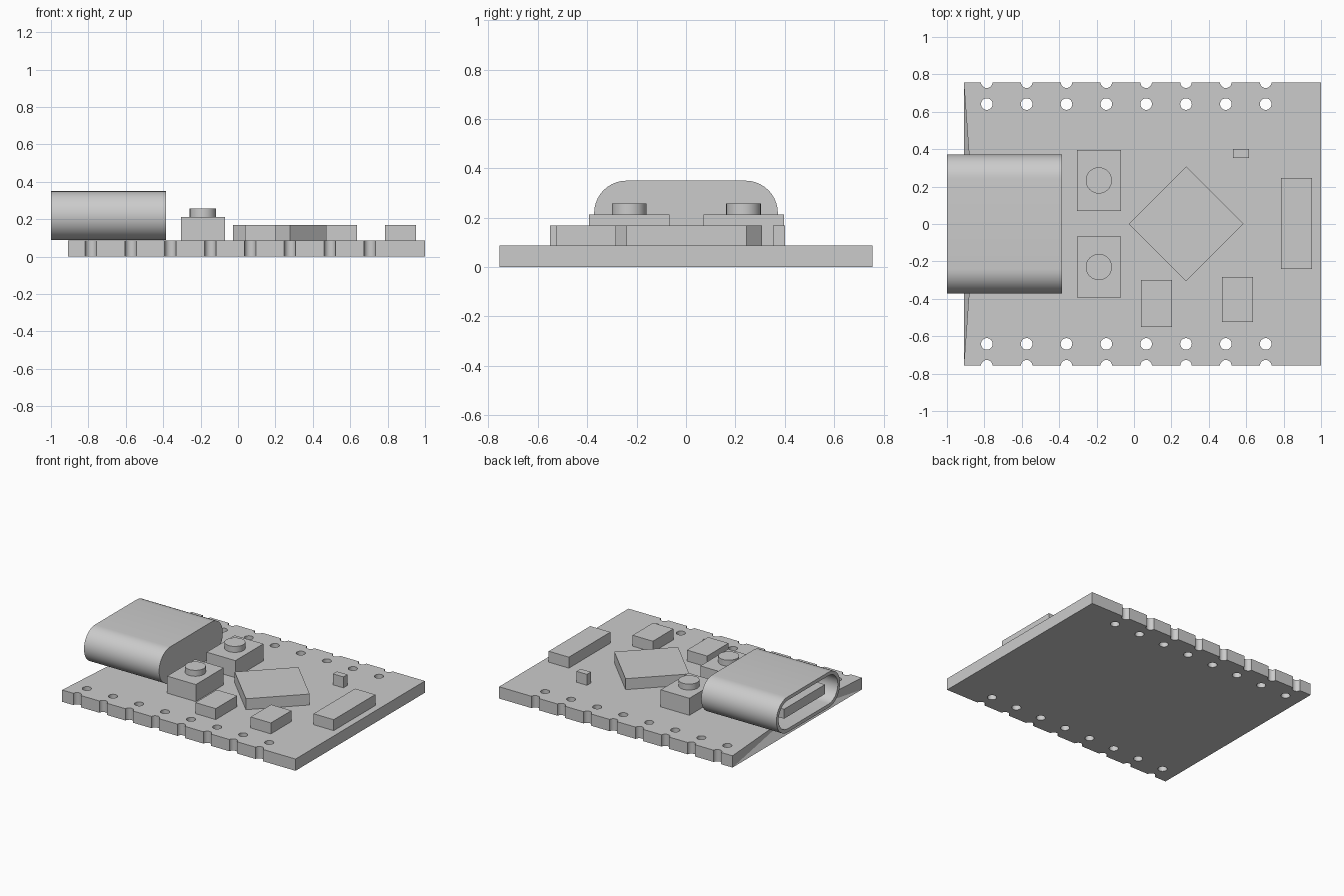
import bpy, bmesh
from math import sin, cos, pi
from mathutils import Matrix

cube = bpy.data.objects.get("Cube")
if cube:
    bpy.data.objects.remove(cube, do_unlink=True)

GREY = (0.6, 0.6, 0.6, 1)
grey = bpy.data.materials.new("plain_grey")
grey.use_nodes = True
grey.diffuse_color = GREY
grey.node_tree.nodes["Principled BSDF"].inputs["Base Color"].default_value = GREY

TOP = 0.087          # top of the board
CHIP = 0.168         # top of the chips


def finish(name, bm, smooth=False):
    bmesh.ops.recalc_face_normals(bm, faces=bm.faces)
    mesh = bpy.data.meshes.new(name)
    bm.to_mesh(mesh)
    bm.free()
    mesh.materials.append(grey)
    ob = bpy.data.objects.new(name, mesh)
    bpy.context.collection.objects.link(ob)
    bpy.ops.object.select_all(action='DESELECT')
    ob.select_set(True)
    bpy.context.view_layer.objects.active = ob
    if smooth:
        bpy.ops.object.shade_smooth_by_angle()
    return ob


def box(name, x0, x1, y0, y1, z0, z1, turn=0):
    bm = bmesh.new()
    place = (Matrix.Translation(((x0 + x1) / 2, (y0 + y1) / 2, (z0 + z1) / 2))
             @ Matrix.Rotation(turn, 4, 'Z')
             @ Matrix.Diagonal((x1 - x0, y1 - y0, z1 - z0, 1)))
    bmesh.ops.create_cube(bm, size=1, matrix=place)
    return finish(name, bm)


def add_cylinder(bm, x, y, z0, z1, r, sides=32):
    bmesh.ops.create_cone(bm, cap_ends=True, segments=sides, radius1=r, radius2=r,
                          depth=z1 - z0, matrix=Matrix.Translation((x, y, (z0 + z1) / 2)))


# Circuit board, its left edge dented inward along the top
L, R, W, DENT = -0.91, 1.0, 0.756, 0.055
bm = bmesh.new()
corners = [(L, -W), (R, -W), (R, W), (L, W)]
low = [bm.verts.new((x, y, 0)) for x, y in corners]
high = [bm.verts.new((x, y, TOP)) for x, y in corners]
dent = bm.verts.new((L + DENT, 0, TOP))
bm.faces.new(low)
bm.faces.new(high + [dent])
for i in range(3):
    bm.faces.new((low[i], low[i + 1], high[i + 1], high[i]))
bm.faces.new((low[3], low[0], dent))
bm.faces.new((low[0], high[0], dent))
bm.faces.new((high[3], low[3], dent))
board = finish("circuit_board", bm)

# Pin holes and half-round edge notches
bm = bmesh.new()
for i in range(8):
    x = -0.787 + 0.213 * i
    for side in (-1, 1):
        for y in (0.641, 0.758):
            add_cylinder(bm, x, side * y, -0.1, 0.2, 0.031, 24)
cutter = finish("hole_cutter", bm)
cutter.hide_render = True
cut = board.modifiers.new("pin_holes", 'BOOLEAN')
cut.operation = 'DIFFERENCE'
cut.solver = 'EXACT'
cut.object = cutter
bpy.ops.object.select_all(action='DESELECT')
board.select_set(True)
bpy.context.view_layer.objects.active = board
bpy.ops.object.modifier_apply(modifier=cut.name)
bpy.data.objects.remove(cutter, do_unlink=True)
bpy.ops.object.shade_smooth_by_angle()


# Socket: a hollow rounded shell, open at the left and closed behind
def stadium(bm, x, r, n=20):
    ring = []
    for side in (1, -1):
        for i in range(n + 1):
            a = -pi / 2 + pi * i / n
            ring.append(bm.verts.new((x, side * (0.241 + r * cos(a)), 0.219 + side * r * sin(a))))
    return ring


bm = bmesh.new()
rings = [stadium(bm, x, r) for x, r in
         ((-0.385, 0.131), (-1, 0.131), (-1, 0.105), (-0.45, 0.105))]
for a, b in zip(rings, rings[1:]):
    for i in range(len(a)):
        j = (i + 1) % len(a)
        bm.faces.new((a[i], a[j], b[j], b[i]))
bm.faces.new(rings[0])
bm.faces.new(rings[-1])
finish("socket_shell", bm, smooth=True)
box("socket_tongue", -0.97, -0.44, -0.24, 0.24, 0.18, 0.25)

# Push buttons
for name, y in (("back", 0.233), ("front", -0.23)):
    box(name + "_button_base", -0.305, -0.07, y - 0.163, y + 0.163, TOP, 0.213)
    bm = bmesh.new()
    add_cylinder(bm, -0.188, y, 0.21, 0.257, 0.07)
    finish(name + "_button_cap", bm, smooth=True)

# Chips
box("main_chip", 0.062, 0.496, -0.216, 0.218, TOP, CHIP, turn=pi / 4)
box("left_regulator", 0.037, 0.203, -0.55, -0.3, TOP, CHIP)
box("right_regulator", 0.47, 0.636, -0.524, -0.284, TOP, CHIP)
box("antenna_block", 0.786, 0.951, -0.24, 0.246, TOP, CHIP)
box("small_resistor", 0.53, 0.615, 0.353, 0.4, TOP, CHIP)
